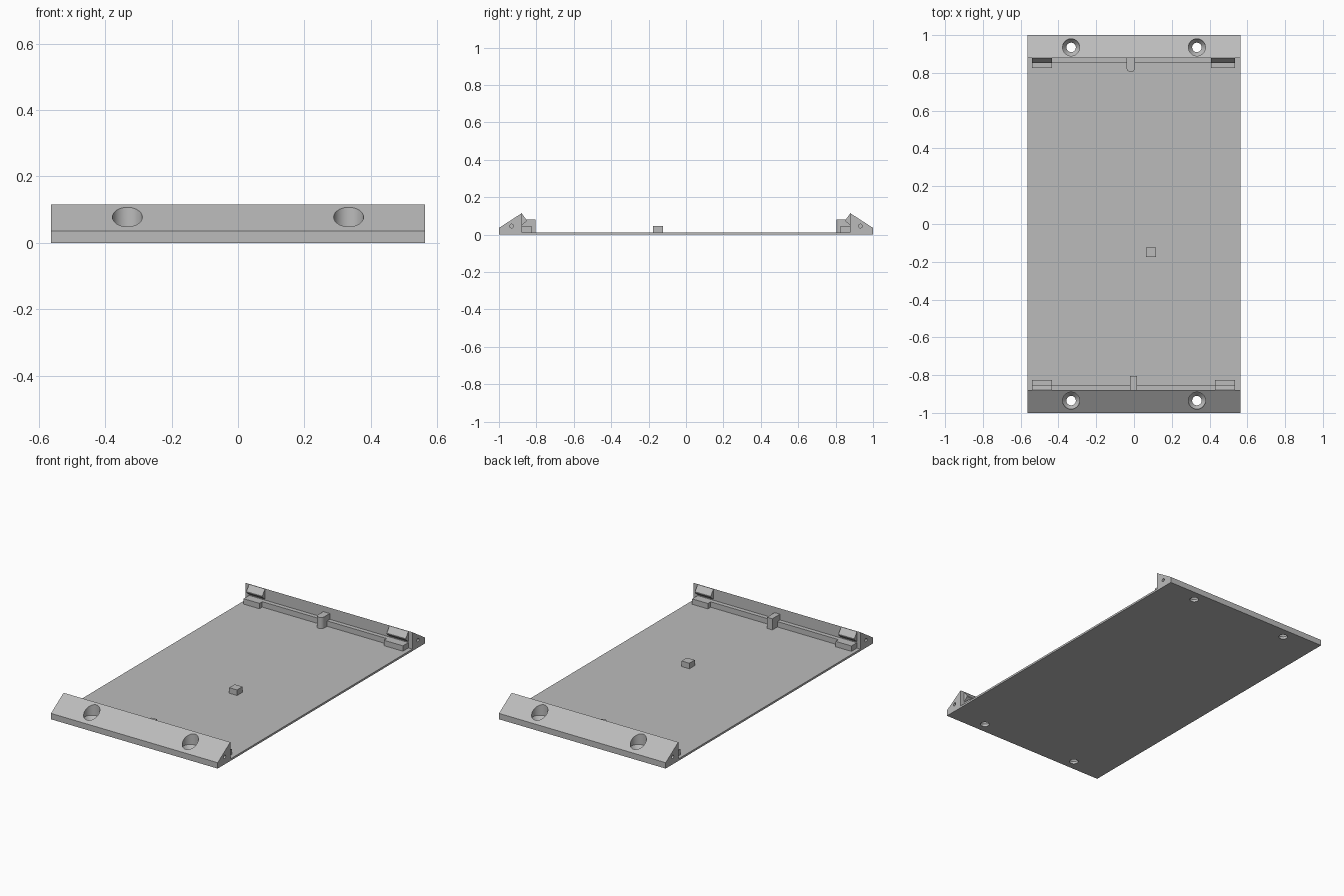
import bpy, bmesh, math
from mathutils import Matrix

if "Cube" in bpy.data.objects:
    bpy.data.objects.remove(bpy.data.objects["Cube"])

W = 0.563      # half width
PLATE = 0.012  # plate thickness

grey = bpy.data.materials.new("matte grey")
grey.diffuse_color = (0.5, 0.5, 0.5, 1)
grey.use_nodes = True
grey.node_tree.nodes["Principled BSDF"].inputs["Base Color"].default_value = grey.diffuse_color


def finish(name, bm, material=True):
    bmesh.ops.recalc_face_normals(bm, faces=bm.faces)
    mesh = bpy.data.meshes.new(name)
    bm.to_mesh(mesh)
    bm.free()
    if material:
        mesh.materials.append(grey)
    ob = bpy.data.objects.new(name, mesh)
    bpy.context.collection.objects.link(ob)
    return ob


def extrude(name, pts, axis, a, b):
    """Extrude a (y, z) profile along x, or an (x, y) profile along z."""
    bm = bmesh.new()
    place = (lambda p, t: (t, *p)) if axis == "x" else (lambda p, t: (*p, t))
    lo = [bm.verts.new(place(p, a)) for p in pts]
    hi = [bm.verts.new(place(p, b)) for p in pts]
    bm.faces.new(lo)
    bm.faces.new(hi)
    for i in range(len(pts)):
        j = (i + 1) % len(pts)
        bm.faces.new((lo[i], lo[j], hi[j], hi[i]))
    return finish(name, bm)


def box(name, x0, x1, y0, y1, z0, z1):
    return extrude(name, [(x0, y0), (x1, y0), (x1, y1), (x0, y1)], "z", z0, z1)


def cutter(name, rings, matrix):
    """Round cutter from (radius, height) rings."""
    bm = bmesh.new()
    n = 40
    loops = [[bm.verts.new((r * math.cos(2 * math.pi * k / n),
                            r * math.sin(2 * math.pi * k / n), z))
              for k in range(n)] for r, z in rings]
    for p, q in zip(loops, loops[1:]):
        for k in range(n):
            m = (k + 1) % n
            bm.faces.new((p[k], p[m], q[m], q[k]))
    bm.faces.new(loops[0])
    bm.faces.new(loops[-1])
    bm.transform(matrix)
    ob = finish(name, bm)
    ob.hide_render = True
    ob.hide_viewport = True
    return ob


# Tray: plate with a wedge rail at each end, one cross-section
tray = extrude("tray", [(-1, 0), (1, 0), (1, 0.036), (0.878, 0.115), (0.878, PLATE),
                        (-0.878, PLATE), (-0.878, 0.115), (-1, 0.036)], "x", -W, W)

# Countersunk screw holes and small cross holes in the rail ends
cutters = []
for sy in (-1, 1):
    for sx in (-1, 1):
        cutters.append(cutter("screw_hole_cutter",
                              [(0.025, -0.1), (0.025, 0.015), (0.045, 0.04), (0.045, 0.2)],
                              Matrix.Translation((sx * 0.333, sy * 0.935, 0))))
        cutters.append(cutter("side_hole_cutter", [(0.01, -0.06), (0.01, 0.06)],
                              Matrix.Translation((sx * W, sy * 0.932, 0.046))
                              @ Matrix.Rotation(math.pi / 2, 4, "Y")))
for c in cutters:
    mod = tray.modifiers.new("hole", "BOOLEAN")
    mod.object = c
    mod.operation = "DIFFERENCE"
    mod.solver = "EXACT"
bpy.context.view_layer.objects.active = tray
tray.select_set(True)
for mod in list(tray.modifiers):
    bpy.ops.object.modifier_apply(modifier=mod.name)
for c in cutters:
    bpy.data.objects.remove(c)
bpy.ops.object.shade_smooth_by_angle(angle=math.radians(25))

# Ledges, corner rests and snap clips along both rails
for sy, end in ((-1, "front"), (1, "back")):
    ys = sorted((sy * 0.852, sy * 0.879))
    box(end + "_ledge", -0.54, 0.536, *ys, PLATE - 0.002, 0.045)
    for x0, x1, side in ((-0.54, -0.433, "left"), (0.43 if sy < 0 else 0.408, 0.536, "right")):
        ys = sorted((sy * 0.825, sy * 0.853))
        box(f"{end}_{side}_rest", x0, x1, *ys, PLATE - 0.002, 0.045)
        extrude(f"{end}_{side}_clip",
                [(sy * 0.879, 0.114), (sy * 0.852, 0.078), (sy * 0.852, 0.072),
                 (sy * 0.879, 0.05)], "x", x0, x1)

# Centre stops: square at the front, rounded at the back
box("front_stop", -0.02, 0.016, -0.879, -0.804, PLATE - 0.002, 0.08)
r, cx, cy = 0.022, -0.017, 0.826
arc = [(cx + r * math.cos(math.pi + math.pi * k / 12),
        cy + r * math.sin(math.pi + math.pi * k / 12)) for k in range(13)]
stop = extrude("back_stop", arc + [(cx + r, 0.879), (cx - r, 0.879)], "z", PLATE - 0.002, 0.08)
bpy.ops.object.select_all(action="DESELECT")
bpy.context.view_layer.objects.active = stop
stop.select_set(True)
bpy.ops.object.shade_smooth_by_angle(angle=math.radians(25))

# Support peg on the plate
box("support_peg", 0.064, 0.117, -0.176, -0.124, PLATE - 0.002, 0.046)
